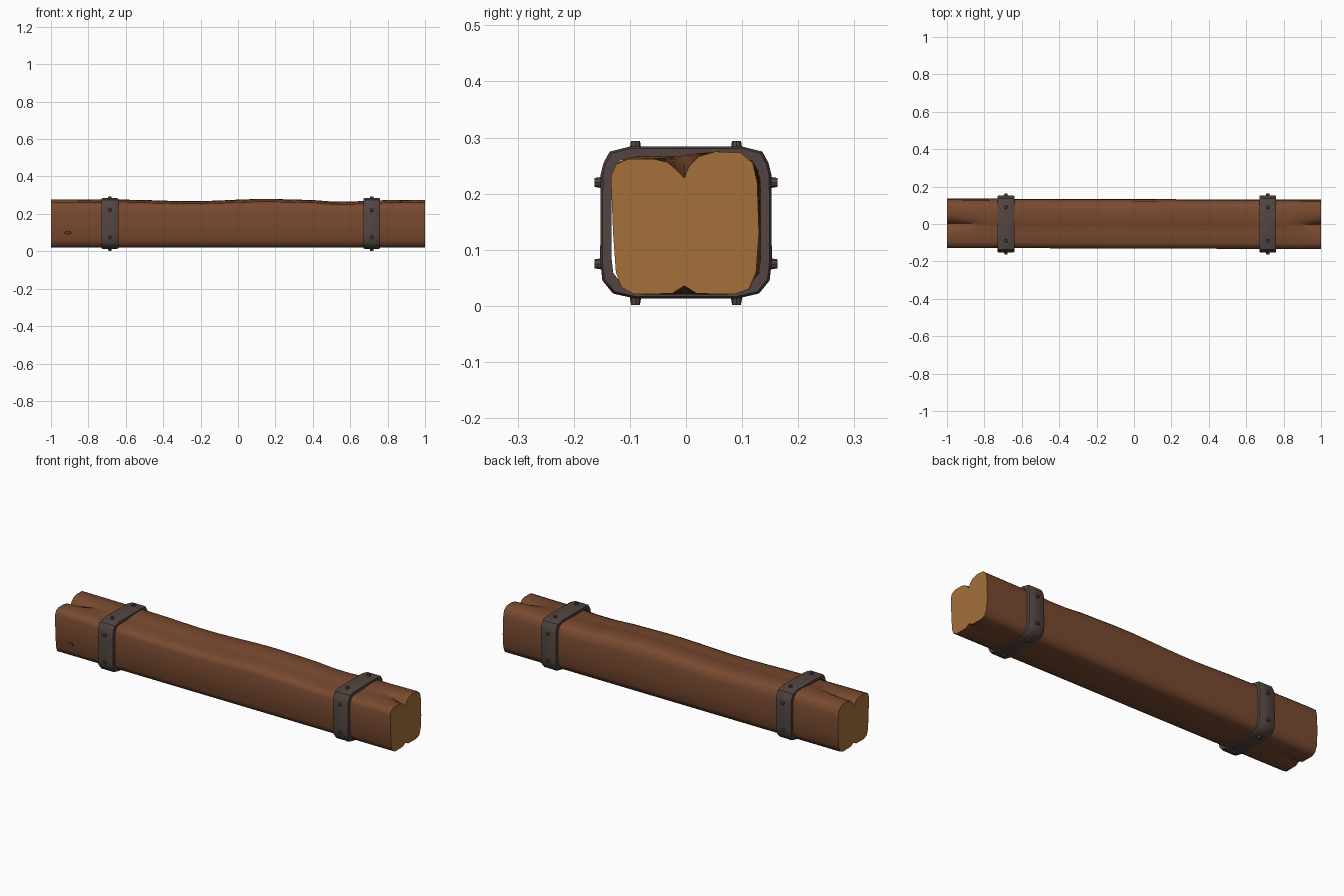
import bpy, bmesh, math
from mathutils import Vector, Matrix

if "Cube" in bpy.data.objects:
    bpy.data.objects.remove(bpy.data.objects["Cube"])


def material(name, rgb):
    m = bpy.data.materials.new(name)
    m.use_nodes = True
    m.diffuse_color = (*rgb, 1)
    m.node_tree.nodes["Principled BSDF"].inputs["Base Color"].default_value = (*rgb, 1)
    return m


bark = material("brown wood", (0.19, 0.068, 0.029))
cut = material("cut wood", (0.38, 0.16, 0.043))
iron = material("dark iron", (0.085, 0.060, 0.052))
knot_mat = material("dark knot", (0.09, 0.045, 0.028))


def finish(bm, name, mats, angle):
    bmesh.ops.recalc_face_normals(bm, faces=bm.faces)
    mesh = bpy.data.meshes.new(name)
    bm.to_mesh(mesh)
    bm.free()
    ob = bpy.data.objects.new(name, mesh)
    bpy.context.collection.objects.link(ob)
    for m in mats:
        mesh.materials.append(m)
    bpy.ops.object.select_all(action="DESELECT")
    bpy.context.view_layer.objects.active = ob
    ob.select_set(True)
    bpy.ops.object.shade_smooth_by_angle(angle=math.radians(angle))
    return ob


def bridge(bm, a, b):
    n = len(a)
    return [bm.faces.new((a[i], a[(i + 1) % n], b[(i + 1) % n], b[i])) for i in range(n)]


# Beam cross-section: y, z, and how far the end split moves the point
SECTION = [(0, .27, -.042), (-.014, .268, -.026), (-.03, .266, -.01), (-.055, .264, -.002),
           (-.1, .262, 0), (-.122, .252, 0), (-.131, .23, 0), (-.127, .13, 0), (-.122, .06, 0),
           (-.112, .033, 0), (-.09, .021, 0), (-.022, .02, .002), (0, .02, .016),
           (.022, .02, .002), (.09, .021, 0), (.115, .03, 0), (.128, .06, 0), (.133, .13, 0),
           (.13, .22, 0), (.122, .255, 0), (.1, .273, 0), (.055, .276, -.001),
           (.025, .274, -.008), (.008, .272, -.024)]

# Gentle waves of the top along the length
WAVE = [(-1, .002), (-.6, 0), (-.25, -.008), (.15, .004), (.35, 0), (.55, -.011), (.8, -.002), (1, 0)]


def wave(x):
    for (x0, h0), (x1, h1) in zip(WAVE, WAVE[1:]):
        if x <= x1:
            t = (x - x0) / (x1 - x0)
            return h0 + (h1 - h0) * t * t * (3 - 2 * t)
    return WAVE[-1][1]


def split(x):
    reach = .22 if x < 0 else .15
    return max(0, 1 - (1 - abs(x)) / reach) ** 1.3


# Beam
bm = bmesh.new()
stations = [-1, -.97, -.93, -.89, -.84, -.78] + [-.7 + .1 * i for i in range(16)] + [.85, .9, .94, .97, 1]
rings = []
for x in stations:
    ring = []
    for y, z, drop in SECTION:
        top = max(0, (z - .13) / .14)
        ring.append(bm.verts.new((x, y - .003 * x, z + top * wave(x) + drop * split(x))))
    rings.append(ring)
for a, b in zip(rings, rings[1:]):
    bridge(bm, a, b)
for ring in (rings[0], rings[-1]):
    bm.faces.new(ring).material_index = 1
finish(bm, "wooden_beam", [bark, cut], 50)

# Iron bands, each a chamfered hoop round the beam
HALF = [(.09, .013), (.13, .022), (.149, .045), (.153, .08), (.152, .235), (.147, .255), (.136, .275), (.1, .284)]
OUTLINE = HALF + [(-y, z) for y, z in reversed(HALF)]
MID = .148


def hoop(name, x):
    bm = bmesh.new()
    profile = [(-.045, .87), (-.045, .975), (-.038, 1), (.038, 1), (.045, .975), (.045, .87)]
    loops = [[bm.verts.new((x + dx, y * s, MID + (z - MID) * s)) for y, z in OUTLINE] for dx, s in profile]
    for a, b in zip(loops, loops[1:] + loops[:1]):
        bridge(bm, a, b)
    finish(bm, name, [iron], 35)


# Rivets: two on each of the four sides of a band
def rivets(name, x):
    bm = bmesh.new()
    spots = []
    for s in (-1, 1):
        spots += [((x, s * .153, z), (0, s, 0)) for z in (.075, .22)]
        spots += [((x, y, MID + s * .136), (0, 0, s)) for y in (-.09, .09)]
    for place, out in spots:
        d = Vector(out)
        turn = d.to_track_quat("Z", "Y").to_matrix().to_4x4()
        centre = Vector(place) + d * .002
        bmesh.ops.create_cone(bm, cap_ends=True, segments=8, radius1=.0105, radius2=.008,
                              depth=.016, matrix=Matrix.Translation(centre) @ turn)
    finish(bm, name, [iron], 30)


for side, x in (("right", -.685), ("left", .715)):
    hoop(side + "_band", x)
    rivets(side + "_rivets", x)

# Small knot on the front face
bm = bmesh.new()
bmesh.ops.create_cone(bm, cap_ends=True, segments=10, radius1=.02, radius2=.016, depth=.005,
                      matrix=Matrix.Translation((-.91, -.1225, .1)) @ Matrix.Rotation(math.pi / 2, 4, "X")
                      @ Matrix.Diagonal((1, .5, 1, 1)))
finish(bm, "wood_knot", [knot_mat], 30)
